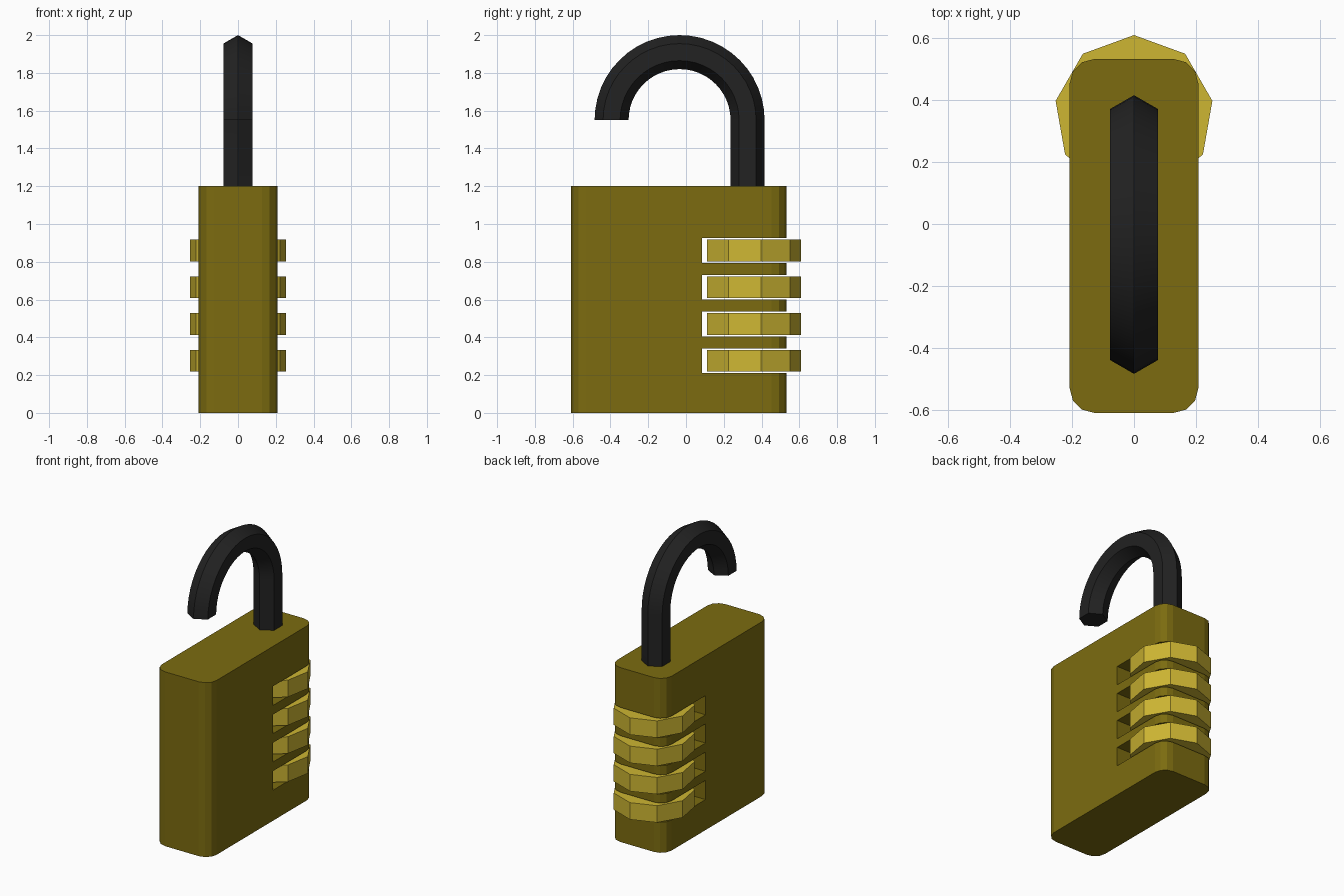
import bpy, bmesh, math

if "Cube" in bpy.data.objects:
    bpy.data.objects.remove(bpy.data.objects["Cube"])


def material(name, rgb):
    m = bpy.data.materials.new(name)
    m.diffuse_color = (*rgb, 1.0)
    m.use_nodes = True
    m.node_tree.nodes["Principled BSDF"].inputs["Base Color"].default_value = m.diffuse_color
    return m


def make_object(name, bm, mat):
    bmesh.ops.recalc_face_normals(bm, faces=bm.faces[:])
    me = bpy.data.meshes.new(name)
    bm.to_mesh(me)
    bm.free()
    me.materials.append(mat)
    ob = bpy.data.objects.new(name, me)
    bpy.context.collection.objects.link(ob)
    return ob


olive_brass = material("olive brass", (0.20, 0.148, 0.005))
bright_gold = material("bright gold", (0.61, 0.465, 0.032))
black_steel = material("black steel", (0.016, 0.016, 0.016))

HALF_X, FRONT, BACK, HEIGHT = 0.208, -0.61, 0.533, 1.2
SLOT_Y, SLOT_HALF, DIAL_HALF = 0.085, 0.066, 0.058
dial_heights = [0.276 + 0.1945 * i for i in range(4)]

# Lock body: comb-shaped side profile with four slots, extruded across x
profile = [(FRONT, 0), (BACK, 0)]
for z in dial_heights:
    lo, hi = z - SLOT_HALF, z + SLOT_HALF
    profile += [(BACK, lo), (SLOT_Y, lo), (SLOT_Y, hi), (BACK, hi)]
profile += [(BACK, HEIGHT), (FRONT, HEIGHT)]

bm = bmesh.new()
side = bm.faces.new([bm.verts.new((-HALF_X, y, z)) for y, z in profile])
ext = bmesh.ops.extrude_face_region(bm, geom=[side])
bmesh.ops.translate(bm, vec=(2 * HALF_X, 0, 0),
                    verts=[v for v in ext["geom"] if isinstance(v, bmesh.types.BMVert)])
bmesh.ops.recalc_face_normals(bm, faces=bm.faces[:])


# Round the upright outer corners
def outer_upright(e):
    a, b = e.verts[0].co, e.verts[1].co
    return (abs(a.z - b.z) > 1e-4 and abs(a.y - b.y) < 1e-4
            and (abs(a.y - FRONT) < 1e-4 or abs(a.y - BACK) < 1e-4))


bmesh.ops.bevel(bm, geom=[e for e in bm.edges if outer_upright(e)], offset=0.08,
                offset_type='OFFSET', segments=3, profile=0.5, affect='EDGES')
make_object("lock_body", bm, olive_brass)

# Nine-sided number dials, one corner pointing to the back
for i, z in enumerate(dial_heights):
    bm = bmesh.new()
    rings = []
    for dz in (-DIAL_HALF, DIAL_HALF):
        rings.append([bm.verts.new((0.257 * math.sin(k * math.tau / 9),
                                    0.353 + 0.257 * math.cos(k * math.tau / 9), z + dz))
                      for k in range(9)])
        bm.faces.new(rings[-1])
    for k in range(9):
        j = (k + 1) % 9
        bm.faces.new((rings[0][k], rings[0][j], rings[1][j], rings[1][k]))
    make_object(f"number_dial_{i + 1}", bm, bright_gold)

# Shackle: hexagonal bar, straight leg into the body then a half circle
ARC_Y, ARC_Z, ARC_R, BAR_R, STEPS = -0.034, 1.55, 0.36, 0.09, 24
stations = [(0.0, 1.1)] + [(math.pi * s / STEPS, ARC_Z) for s in range(STEPS + 1)]
bm = bmesh.new()
rings = []
for angle, base_z in stations:
    ring = []
    for k in range(6):
        t = k * math.tau / 6
        r = ARC_R + BAR_R * math.cos(t)
        ring.append(bm.verts.new((BAR_R * math.sin(t), ARC_Y + r * math.cos(angle),
                                  base_z + r * math.sin(angle))))
    rings.append(ring)
for a, b in zip(rings, rings[1:]):
    for k in range(6):
        j = (k + 1) % 6
        bm.faces.new((a[k], a[j], b[j], b[k]))
bm.faces.new(rings[0])
bm.faces.new(rings[-1])
shackle = make_object("shackle", bm, black_steel)
bpy.context.view_layer.objects.active = shackle
shackle.select_set(True)
bpy.ops.object.shade_smooth_by_angle(angle=math.radians(30))
